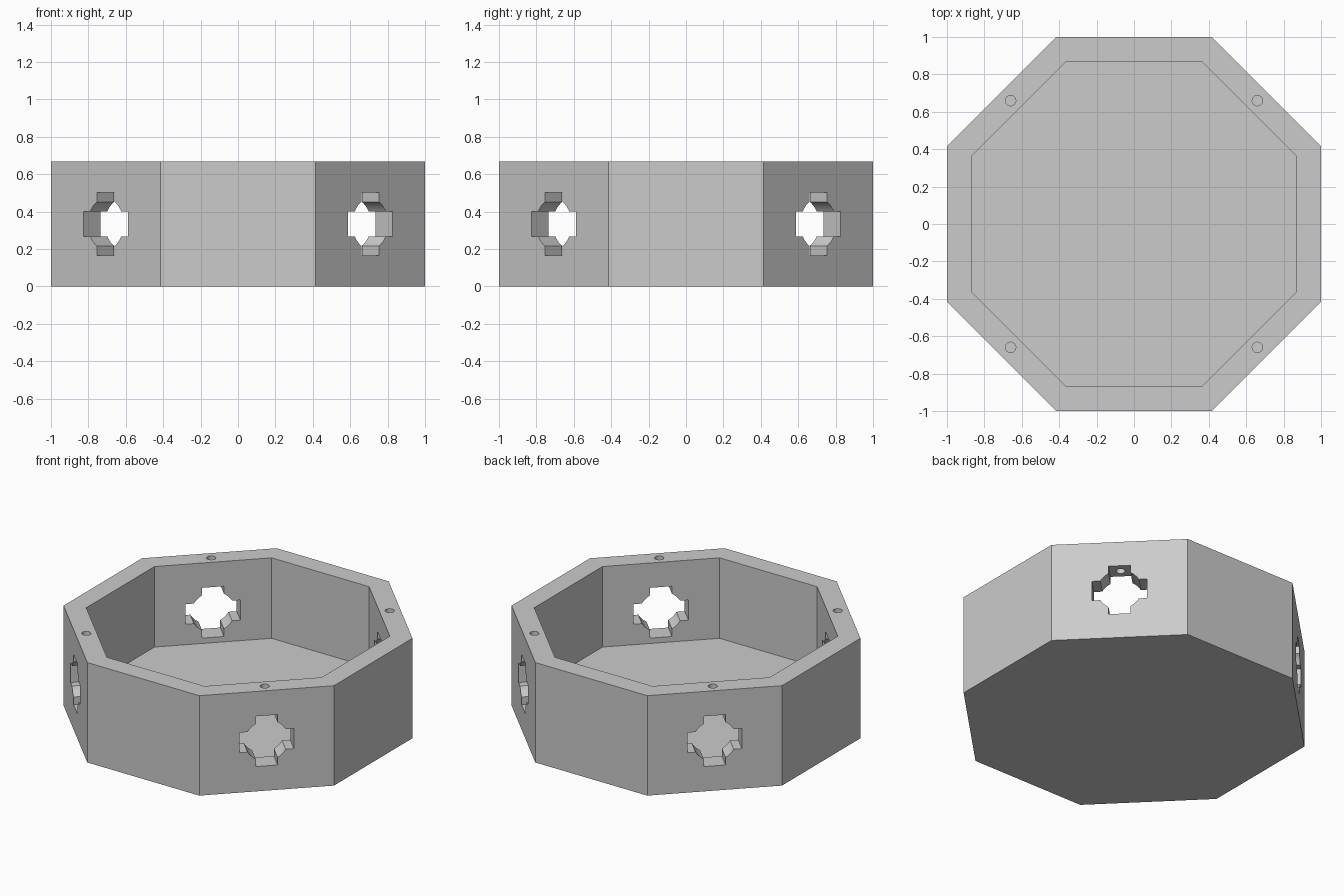
import bpy, bmesh
from math import sin, cos, pi, radians, sqrt, acos
from mathutils import Matrix, Vector

if "Cube" in bpy.data.objects:
    bpy.data.objects.remove(bpy.data.objects["Cube"])

H, WALL, FLOOR = 0.668, 0.13, 0.13
MID = H / 2


def prism(name, pts, z0, z1, matrix=Matrix()):
    # extrude a closed 2D outline from z0 to z1
    bm = bmesh.new()
    n = len(pts)
    lo = [bm.verts.new((x, y, z0)) for x, y in pts]
    hi = [bm.verts.new((x, y, z1)) for x, y in pts]
    bm.faces.new(lo[::-1])
    bm.faces.new(hi)
    for i in range(n):
        j = (i + 1) % n
        bm.faces.new((lo[i], lo[j], hi[j], hi[i]))
    bmesh.ops.transform(bm, matrix=matrix, verts=bm.verts)
    bmesh.ops.recalc_face_normals(bm, faces=bm.faces)
    me = bpy.data.meshes.new(name)
    bm.to_mesh(me)
    bm.free()
    ob = bpy.data.objects.new(name, me)
    bpy.context.collection.objects.link(ob)
    return ob


def ring(n, r, start=0.0):
    return [(r * cos(start + 2 * pi * i / n), r * sin(start + 2 * pi * i / n)) for i in range(n)]


def octagon(apothem):
    return ring(8, apothem / cos(pi / 8), pi / 8)


# round hole with four square arms
def cross_outline(r=0.135, arm=0.168, half=0.067, steps=6):
    a = acos(half / r)
    b = pi / 2 - a
    quarter = [(arm, -half), (arm, half)]
    quarter += [(r * cos(b + (a - b) * i / steps), r * sin(b + (a - b) * i / steps)) for i in range(steps + 1)]
    pts = []
    for k in range(4):
        c, s = cos(k * pi / 2), sin(k * pi / 2)
        pts += [(x * c - y * s, x * s + y * c) for x, y in quarter]
    return pts


# octagonal tray body and its cavity
body = prism("octagon_tray", octagon(1.0), 0, H)
cutters = [prism("cavity_cutter", octagon(1.0 - WALL), FLOOR, H + 0.2)]

# cross openings and pin holes on the four diagonal walls
for k in range(4):
    ang = radians(45 + 90 * k)
    side = Matrix.Translation((0, 0, MID)) @ Matrix.Rotation(ang, 4, 'Z') @ Matrix.Rotation(pi / 2, 4, 'Y')
    cutters.append(prism("cross_cutter", cross_outline(), 0.8, 1.1, side))
    pin = Matrix.Translation((0.933 * cos(ang), 0.933 * sin(ang), 0))
    cutters.append(prism("pin_hole_cutter", ring(24, 0.028), MID, H + 0.1, pin))

# apply the cuts, then drop the cutters
bpy.context.view_layer.objects.active = body
body.select_set(True)
for c in cutters:
    c.hide_render = True
    m = body.modifiers.new("cut", 'BOOLEAN')
    m.object, m.operation, m.solver = c, 'DIFFERENCE', 'EXACT'
    bpy.ops.object.modifier_apply(modifier=m.name)
for c in cutters:
    bpy.data.objects.remove(c)

bpy.ops.object.shade_smooth_by_angle(angle=radians(25))
